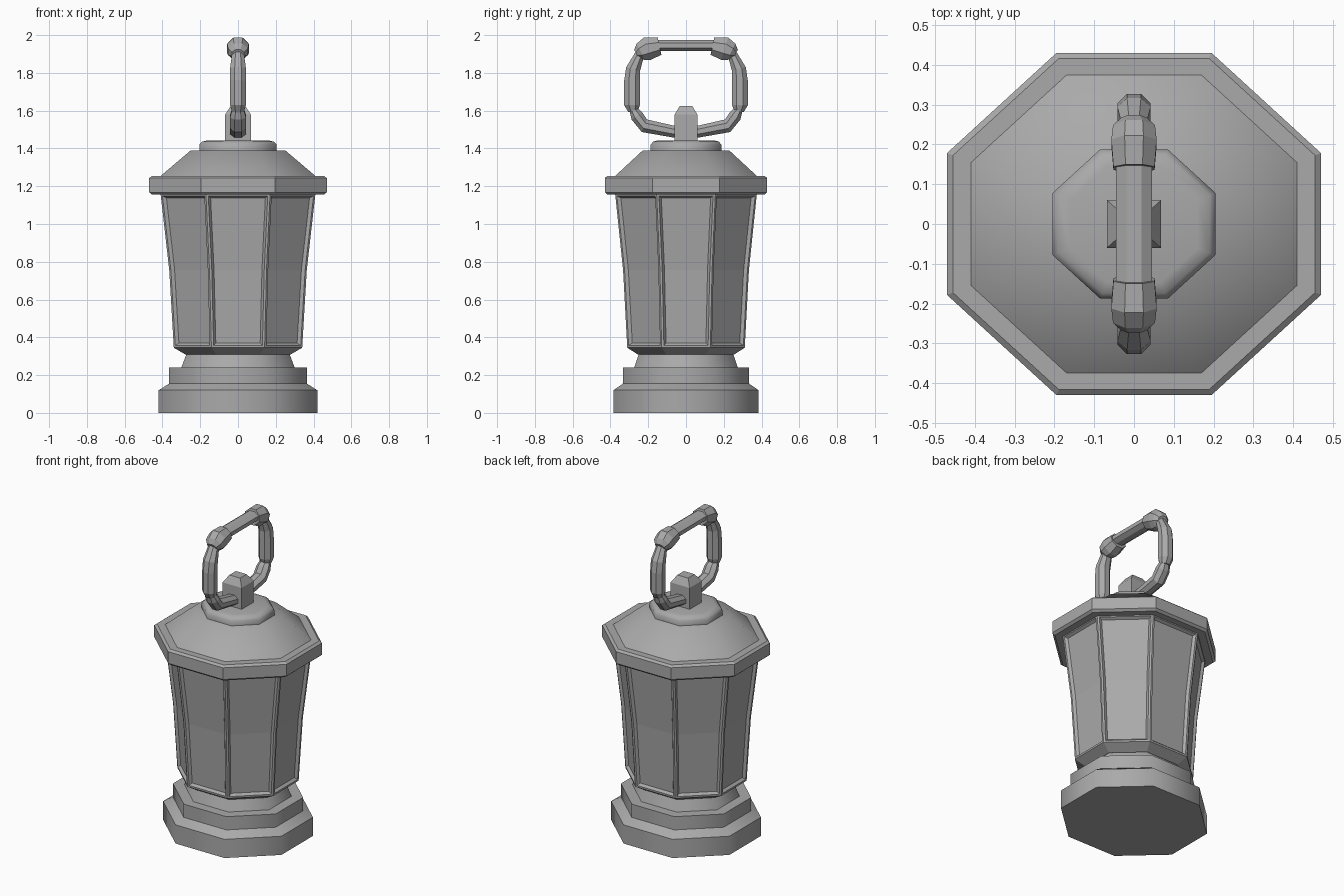
import bpy, bmesh, math
from mathutils import Vector

cube = bpy.data.objects.get("Cube")
if cube:
    bpy.data.objects.remove(cube, do_unlink=True)

SIDES = 8
DEPTH = 0.915          # front-to-back squash of the octagon
GREY = (0.4, 0.4, 0.4, 1)

metal = bpy.data.materials.new("grey_metal")
metal.use_nodes = True
metal.diffuse_color = GREY
metal.node_tree.nodes["Principled BSDF"].inputs["Base Color"].default_value = GREY


def finish(name, bm, smooth=None):
    bmesh.ops.recalc_face_normals(bm, faces=bm.faces[:])
    mesh = bpy.data.meshes.new(name)
    bm.to_mesh(mesh)
    bm.free()
    mesh.materials.append(metal)
    obj = bpy.data.objects.new(name, mesh)
    bpy.context.collection.objects.link(obj)
    if smooth:
        bpy.ops.object.select_all(action='DESELECT')
        obj.select_set(True)
        bpy.context.view_layer.objects.active = obj
        bpy.ops.object.shade_smooth_by_angle(angle=math.radians(smooth))
    return obj


def skin(rings):
    """Join rings of points into a closed solid; also return the faces row by row."""
    bm = bmesh.new()
    loops = [[bm.verts.new(p) for p in ring] for ring in rings]
    rows = []
    for a, b in zip(loops, loops[1:]):
        n = len(a)
        rows.append([bm.faces.new((a[i], a[(i + 1) % n], b[(i + 1) % n], b[i]))
                     for i in range(n)])
    bm.faces.new(loops[0][::-1])
    bm.faces.new(loops[-1])
    return bm, rows


def octagon(half, z):
    r = half / math.cos(math.pi / SIDES)
    angles = [math.tau * (i + 0.5) / SIDES for i in range(SIDES)]
    return [(r * math.cos(a), DEPTH * r * math.sin(a), z) for a in angles]


def tower(profile):
    return skin([octagon(h, z) for h, z in profile])


def bar(name, path, width):
    """Sweep an eight-sided section along (y, z, half thickness) points."""
    pts = [Vector((0, y, z)) for y, z, _ in path]
    rings = []
    for i, p in enumerate(pts):
        tangent = (pts[min(i + 1, len(pts) - 1)] - pts[max(i - 1, 0)]).normalized()
        normal = Vector((1, 0, 0)).cross(tangent)
        thick = path[i][2]
        wide = width * min(1, thick / max(q[2] for q in path) + 0.15)
        ring = []
        for k in range(SIDES):
            a = math.tau * (k + 0.5) / SIDES
            c, s = (f(a) / math.cos(math.pi / SIDES) for f in (math.cos, math.sin))
            ring.append(p + Vector((wide * c, 0, 0)) + normal * thick * s)
        rings.append(ring)
    bm, _ = skin(rings)
    return finish(name, bm)


# Stepped base
bm, _ = tower([(0.42, 0), (0.42, 0.12), (0.365, 0.155), (0.365, 0.24),
               (0.30, 0.24), (0.27, 0.32)])
finish("base", bm, 50)

# Flared body with a recessed pane on each side
bm, rows = tower([(0.28, 0.31), (0.34, 0.345), (0.364, 0.755), (0.41, 1.16)])
for pane in zip(rows[1], rows[2]):
    bmesh.ops.recalc_face_normals(bm, faces=bm.faces[:])
    for depth in (0, -0.016):
        bmesh.ops.inset_region(bm, faces=list(pane), thickness=0.012, depth=depth,
                               use_even_offset=True)
finish("body", bm)

# Lid: rim, sloped roof and top disc
bm, _ = tower([(0.455, 1.155), (0.47, 1.168), (0.47, 1.243), (0.455, 1.255)])
finish("lid_rim", bm)
bm, _ = tower([(0.415, 1.25), (0.25, 1.39)])
finish("lid_roof", bm, 50)
bm, _ = tower([(0.205, 1.385), (0.205, 1.42), (0.19, 1.436), (0.16, 1.443)])
finish("lid_disc", bm, 50)

# Post that holds the handle
def rectangle(x, y, z):
    return [(x, -y, z), (x, y, z), (-x, y, z), (-x, -y, z)]

bm, _ = skin([rectangle(0.068, 0.06, 1.43), rectangle(0.068, 0.06, 1.58),
              rectangle(0.038, 0.033, 1.625)])
finish("handle_post", bm)

# Handle ring
bar("handle_grip", [(-0.16, 1.945, 0.03), (0.16, 1.945, 0.03)], 0.045)
for side, sign in (("back", 1), ("front", -1)):
    parts = {
        "joint": ([(0.14, 1.942, 0.047), (0.205, 1.928, 0.062), (0.24, 1.912, 0.048),
                   (0.262, 1.9, 0.026)], 0.057),
        "side_bar": ([(0.245, 1.9, 0.025), (0.28, 1.82, 0.038), (0.285, 1.76, 0.042),
                      (0.285, 1.63, 0.042), (0.28, 1.595, 0.025)], 0.042),
        "lower_bar": ([(0.279, 1.605, 0.022), (0.26, 1.572, 0.034), (0.22, 1.52, 0.036),
                       (0.06, 1.488, 0.031), (0, 1.485, 0.031)], 0.042),
    }
    for part, (path, width) in parts.items():
        bar(f"handle_{part}_{side}", [(sign * y, z, t) for y, z, t in path], width)
